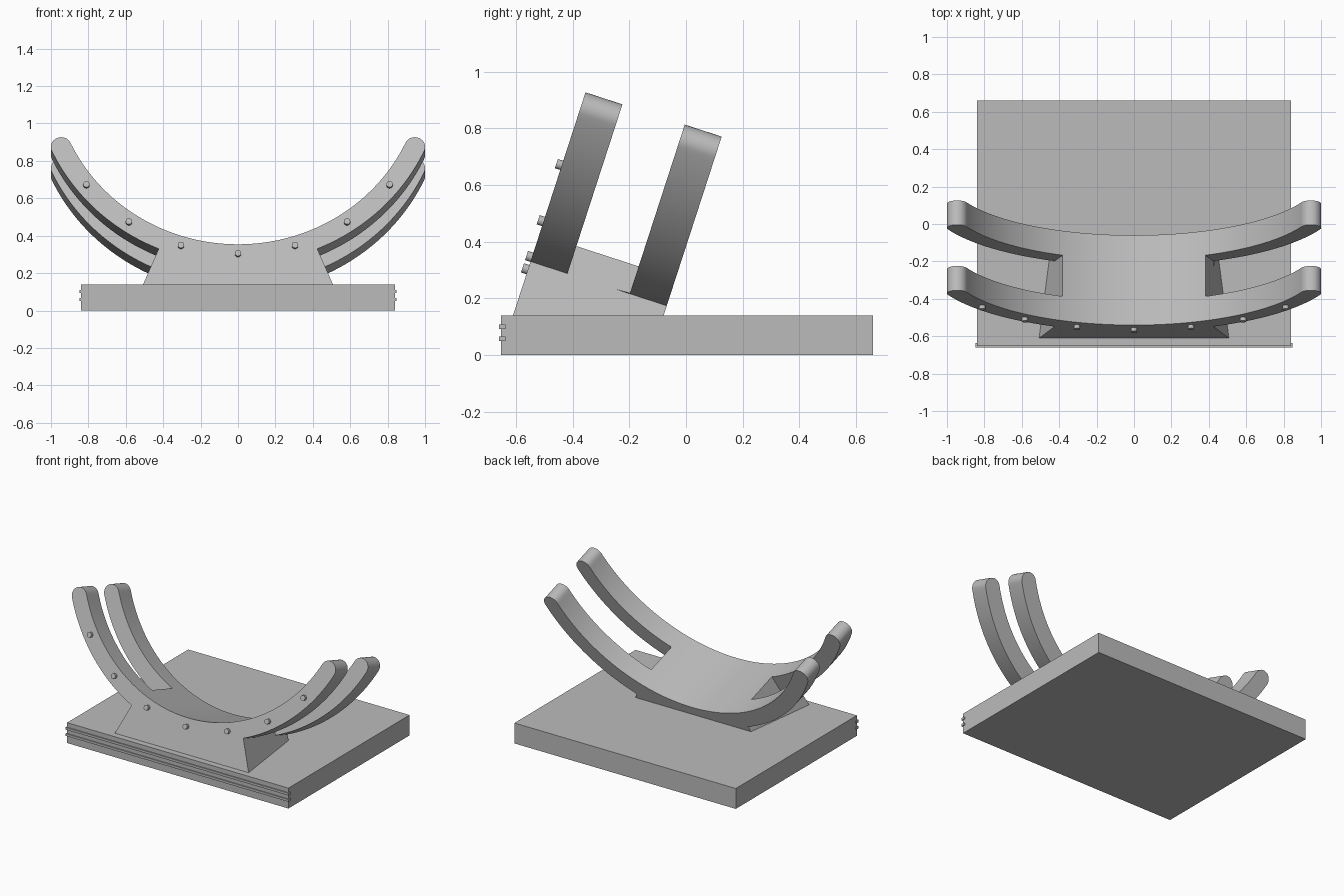
import bpy, bmesh
from math import sin, cos, radians
from mathutils import Matrix, Vector

cube = bpy.data.objects.get("Cube")
if cube:
    bpy.data.objects.remove(cube, do_unlink=True)

grey = bpy.data.materials.new("plain grey")
grey.use_nodes = True
grey.diffuse_color = (0.5, 0.5, 0.5, 1)
grey.node_tree.nodes["Principled BSDF"].inputs["Base Color"].default_value = (0.5, 0.5, 0.5, 1)

BASE_TOP = 0.14
DEPTH, ARM = 0.505, 0.137            # whole cradle depth, depth of one arm
RADIUS, HALF, CENTRE = 1.043, 0.055, 1.213
FOOT, TIP = 22.7, 65                 # angles of pedestal side and arm tip

# Leaning frame: x across, y up the slope, z out of the front face
up = Vector((0, sin(radians(18)), cos(radians(18))))
out = Vector((0, -up.z, up.y))
LEAN = Matrix.Translation((0, -0.61, BASE_TOP)) @ Matrix(
    ((1, 0, 0), (0, up.y, out.y), (0, up.z, out.z))).to_4x4()


def finish(name, bm):
    bmesh.ops.recalc_face_normals(bm, faces=bm.faces)
    mesh = bpy.data.meshes.new(name)
    bm.to_mesh(mesh)
    bm.free()
    mesh.materials.append(grey)
    obj = bpy.data.objects.new(name, mesh)
    bpy.context.collection.objects.link(obj)
    return obj


def smooth(obj):
    bpy.ops.object.select_all(action="DESELECT")
    obj.select_set(True)
    bpy.context.view_layer.objects.active = obj
    bpy.ops.object.shade_smooth_by_angle(angle=radians(30))


def box(name, lo, hi):
    lo, hi = Vector(lo), Vector(hi)
    bm = bmesh.new()
    bmesh.ops.create_cube(bm, size=1, matrix=Matrix.Translation((lo + hi) / 2)
                          @ Matrix.Diagonal((*(hi - lo), 1)))
    return finish(name, bm)


def polar(r, deg):
    return (r * sin(radians(deg)), CENTRE - r * cos(radians(deg)))


def arc(r, a, b, steps):
    return [polar(r, a + (b - a) * i / steps) for i in range(steps + 1)]


def prism(points, front, back):
    bm = bmesh.new()
    face = bm.faces.new([bm.verts.new((x, y, -front)) for x, y in points])
    grown = bmesh.ops.extrude_face_region(bm, geom=[face])
    verts = [g for g in grown["geom"] if isinstance(g, bmesh.types.BMVert)]
    bmesh.ops.translate(bm, verts=verts, vec=(0, 0, front - back))
    bm.transform(LEAN)
    return bm


def tip(side):
    # Half-round end, running from the outer to the inner edge
    cx, cy = polar(RADIUS, TIP)
    pts = []
    for i in range(1, 16):
        a = radians(TIP - 90 + 180 * i / 16)
        pts.append((side * (cx + HALF * cos(a)), cy + HALF * sin(a)))
    return pts


# Base slab with two ribs along its front edge
box("base", (-0.84, -0.653, 0), (0.84, 0.66, BASE_TOP))
for i, z in enumerate((0.058, 0.101)):
    box(f"front_rib_{i + 1}", (-0.847, -0.66, z - 0.008), (0.847, -0.636, z + 0.008))

# Cradle: one silhouette of both arms and the flared pedestal
inner, outer = RADIUS - HALF, RADIUS + HALF
right_arm = arc(outer, FOOT, TIP, 40) + tip(1)
left_arm = [(-x, y) for x, y in reversed(right_arm)]
outline = [polar(1.36, -FOOT), polar(1.36, FOOT)] + right_arm
outline += arc(inner, TIP, -TIP, 120) + left_arm
bm = prism(outline, 0, DEPTH)
bmesh.ops.recalc_face_normals(bm, faces=bm.faces)
# Trim the pedestal level, just inside the base
cut = bmesh.ops.bisect_plane(bm, geom=bm.verts[:] + bm.edges[:] + bm.faces[:],
                             plane_co=(0, 0, 0.07), plane_no=(0, 0, 1), clear_inner=True)
bmesh.ops.holes_fill(bm, edges=[e for e in bm.edges if e.is_boundary])
cradle = finish("cradle", bm)

# Open the gap between front and back arm on each side
for side in (1, -1):
    sector = arc(0.9, FOOT, 80, 12) + arc(1.2, 80, FOOT, 12)
    gap = finish("arm_gap_cutter", prism([(side * x, y) for x, y in sector], ARM, DEPTH - ARM))
    gap.hide_render = True
    mod = cradle.modifiers.new("gap", "BOOLEAN")
    mod.operation, mod.solver, mod.object = "DIFFERENCE", "EXACT", gap
    bpy.context.view_layer.objects.active = cradle
    bpy.ops.object.modifier_apply(modifier=mod.name)
    bpy.data.objects.remove(gap, do_unlink=True)
smooth(cradle)

# Studs along the front arm
for i in range(-3, 4):
    x, y = polar(RADIUS, i * 17)
    bm = bmesh.new()
    bmesh.ops.create_cone(bm, cap_ends=True, segments=24, radius1=0.017, radius2=0.017,
                          depth=0.04, matrix=LEAN @ Matrix.Translation((x, y, 0)))
    smooth(finish(f"stud_{i + 4}", bm))
